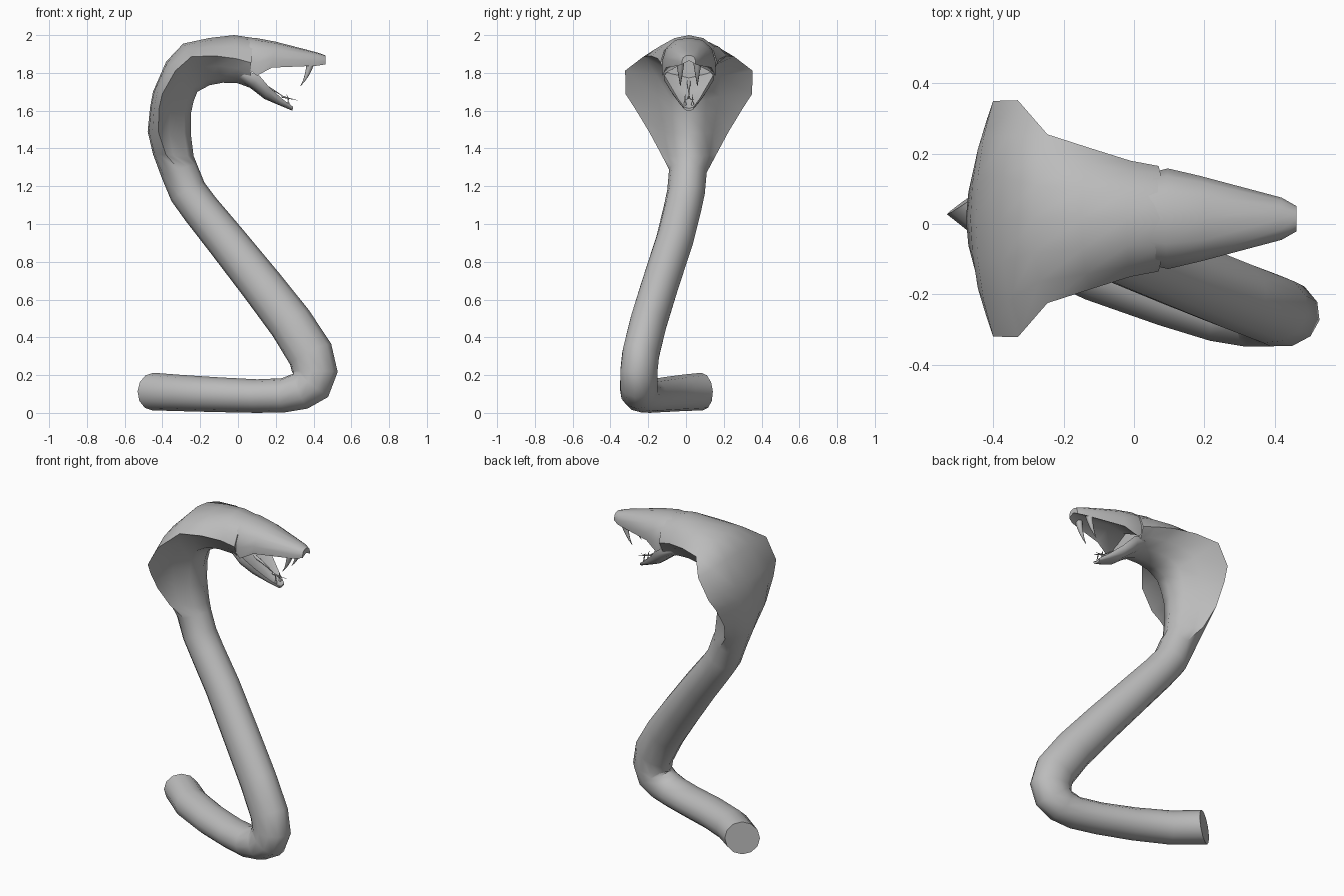
import bpy, bmesh, math
from mathutils import Vector

if "Cube" in bpy.data.objects:
    bpy.data.objects.remove(bpy.data.objects["Cube"])

mat = bpy.data.materials.new("grey scales")
mat.diffuse_color = (0.5, 0.5, 0.5, 1)
mat.use_nodes = True
mat.node_tree.nodes["Principled BSDF"].inputs["Base Color"].default_value = mat.diffuse_color
YC = 0.015  # mid-plane of hood and head


def clamp(v):
    return max(0.0, min(1.0, v))


def add_loft(name, rings, angle=50):
    """Skin a list of equal-length rings, cap both ends."""
    bm = bmesh.new()
    rows = [[bm.verts.new(p) for p in ring] for ring in rings]
    n = len(rows[0])
    for a, b in zip(rows, rows[1:]):
        for i in range(n):
            j = (i + 1) % n
            bm.faces.new((a[i], a[j], b[j], b[i]))
    bm.faces.new(rows[0])
    bm.faces.new(rows[-1])
    bmesh.ops.recalc_face_normals(bm, faces=bm.faces)
    me = bpy.data.meshes.new(name)
    bm.to_mesh(me)
    bm.free()
    ob = bpy.data.objects.new(name, me)
    bpy.context.collection.objects.link(ob)
    me.materials.append(mat)
    bpy.ops.object.select_all(action='DESELECT')
    ob.select_set(True)
    bpy.context.view_layer.objects.active = ob
    bpy.ops.object.shade_smooth_by_angle(angle=math.radians(angle))


def mirrored_ring(d, v, half, side=Vector((0, 1, 0))):
    """half = (sideways, t) from back d (t=0) to belly v (t=1), mirrored."""
    full = half + [(-u, t) for u, t in half[-2:0:-1]]
    return [d.lerp(v, t) + side * u for u, t in full]


def section(w, b, r, h):
    """Round section blended by h into a flared hood section with rim at r."""
    hood = [(0, 0), (.36 * w, .12 * r), (.7 * w, .45 * r), (w, r),
            (b + .22 * (w - b), .5), (.8 * b, .85), (0, 1)]
    out = []
    for i, (hu, ht) in enumerate(hood):
        a = math.pi * i / 6
        ru, rt = (w if i < 4 else b) * math.sin(a), (1 - math.cos(a)) / 2
        out.append((ru + (hu - ru) * h, rt + (ht - rt) * h))
    return out


# Body: tube swept along a centre path, thicker where it rises, cut slantwise at the tail
path = [Vector(p) for p in (
    (-.45, .085, .113), (-.3, -.03, .105), (-.1, -.122, .096), (.1, -.192, .089),
    (.24, -.235, .093), (.33, -.25, .115), (.385, -.25, .155), (.407, -.25, .215),
    (.385, -.24, .31), (.28, -.2, .475), (.13, -.14, .67), (-.065, -.06, .915),
    (-.195, -.02, 1.075), (-.265, 0, 1.17), (-.31, .01, 1.28))]
rings = []
for i, p in enumerate(path):
    t = (path[min(i + 1, len(path) - 1)] - path[max(i - 1, 0)]).normalized()
    yaw = math.radians(max(0, 32 - 3 * i) if i else 55)
    side = Vector((math.sin(yaw), math.cos(yaw), 0))
    if i:
        side = (side - t * side.dot(t)).normalized()
    deep = .087 + .036 * clamp((p.z - .085) / .08) - .023 * clamp((p.z - .3) / .8)
    up = t.cross(side).normalized() * deep
    rings.append(mirrored_ring(p + up, p - up, section(.1, .1, 0, 0), side))

# Hood and back of head: back x z, belly x z, half width, rim position
flare = [
    (-.45, 1.37, -.235, 1.36, .145, .32), (-.478, 1.49, -.25, 1.48, .21, .25),
    (-.465, 1.62, -.25, 1.58, .285, .22), (-.45, 1.7, -.235, 1.65, .335, .23),
    (-.38, 1.86, -.215, 1.7, .337, .3), (-.29, 1.955, -.15, 1.735, .24, .25),
    (-.15, 1.985, -.08, 1.748, .2, .3), (-.02, 2, 0, 1.745, .165, .45),
    (.08, 1.985, .06, 1.722, .15, .5)]
for i, (dx, dz, vx, vz, w, r) in enumerate(flare):
    half = section(w, .1 + .005 * i, r, min(1, (8 - i) / 4))
    rings.append(mirrored_ring(Vector((dx, YC, dz)), Vector((vx, YC, vz)), half))
add_loft("snake_body_and_hood", rings)

# Jaws: outer skin x z, lip x z, half width; hollowed on the mouth side
jaw_shape = [(0, 0), (.5, .06), (.85, .28), (1, .65), (.98, 1), (.8, .9), (0, .6)]
upper = [(.0, 1.985, .0, 1.86, .12), (.09, 1.986, .1, 1.785, .143),
         (.2, 1.965, .18, 1.828, .122), (.42, 1.908, .42, 1.838, .06),
         (.462, 1.893, .462, 1.845, .036)]
lower = [(0, 1.765, .02, 1.82, .105), (.07, 1.716, .112, 1.787, .132),
         (.14, 1.662, .165, 1.725, .095), (.22, 1.628, .235, 1.662, .058),
         (.288, 1.6, .292, 1.62, .026)]
for name, rows in (("upper_jaw", upper), ("lower_jaw", lower)):
    add_loft(name, [mirrored_ring(Vector((dx, YC, dz)), Vector((vx, YC, vz)),
                                  [(u * w, t) for u, t in jaw_shape])
                    for dx, dz, vx, vz, w in rows])


def spike(name, start, mid, tip, radius, sides=8):
    """Curved spike tapering to a point."""
    a, m, b = Vector(start), Vector(mid), Vector(tip)
    rings = []
    for k in range(5):
        f = k / 4
        p = a.lerp(m, f).lerp(m.lerp(b, f), f)
        q = (m - a).lerp(b - m, f).to_track_quat('Z', 'Y')
        r = max(.001, radius * (1 - f))
        rings.append([p + q @ Vector((r * math.cos(j * math.tau / sides),
                                      r * math.sin(j * math.tau / sides), 0))
                      for j in range(sides)])
    add_loft(name, rings)


# Paired fangs, lower teeth and tongue forks
for s, side in ((1, "left"), (-1, "right")):
    y = YC + s * .045
    spike("fang_" + side, (.385, y, 1.86), (.37, y, 1.78), (.33, y, 1.73), .022)
    y = YC + s * .02
    spike("lower_tooth_" + side, (.265, y, 1.625), (.27, y, 1.66), (.258, y, 1.685), .008)
    spike("tongue_fork_" + side, (.23, YC, 1.675), (.27, YC, 1.665), (.315, y, 1.655), .006)

# Tongue
spike("tongue", (.06, YC, 1.76), (.15, YC, 1.74), (.25, YC, 1.668), .014)
